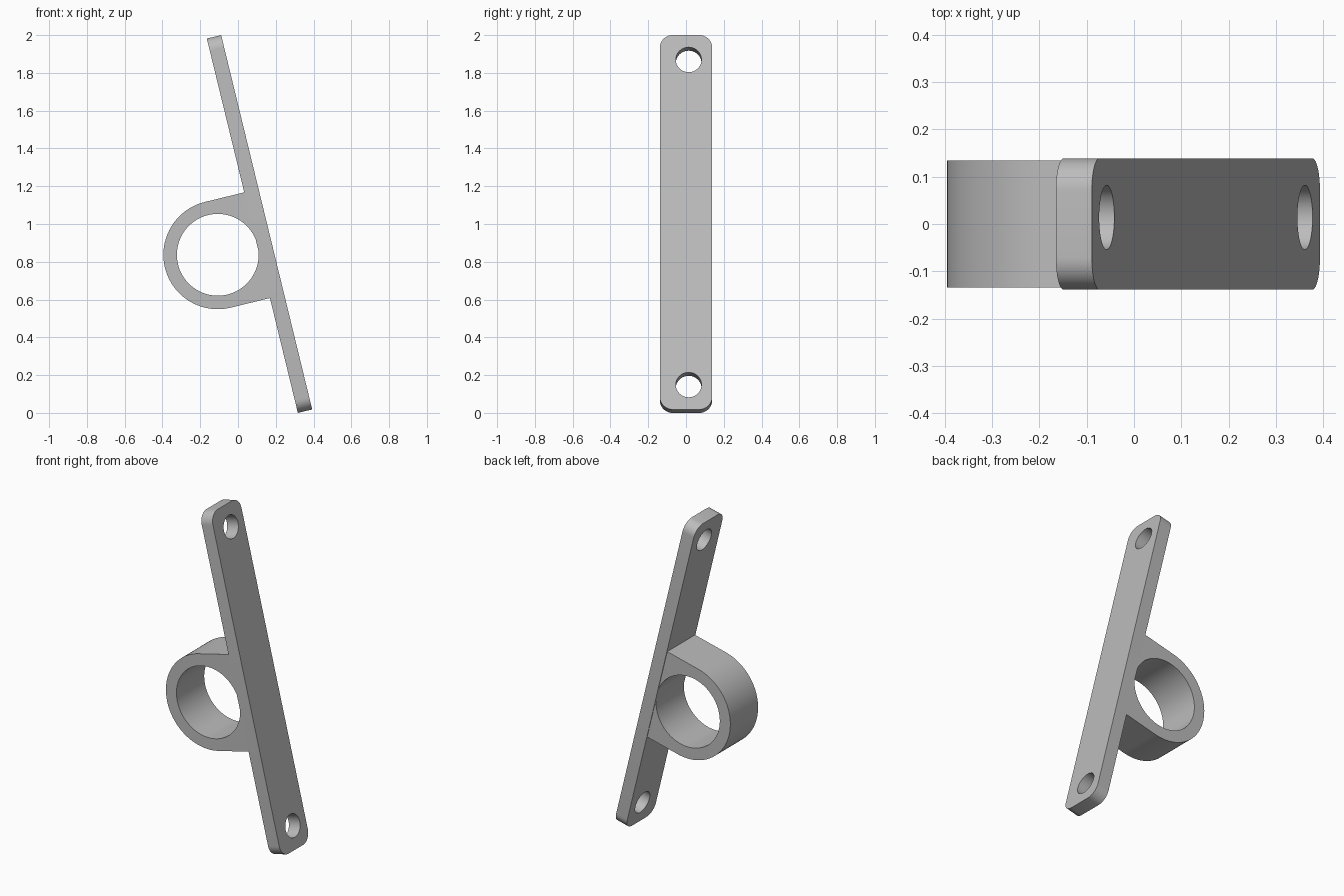
import bpy, bmesh
from math import sin, cos, pi, radians
from mathutils import Vector

cube = bpy.data.objects.get("Cube")
if cube:
    bpy.data.objects.remove(cube, do_unlink=True)

TILT = radians(-13.67)

grey = bpy.data.materials.new("light_grey")
grey.use_nodes = True
colour = (0.5, 0.5, 0.5, 1)
grey.diffuse_color = colour
grey.node_tree.nodes["Principled BSDF"].inputs["Base Color"].default_value = colour


def arc(cx, cy, r, start, end, steps):
    """Points along an arc, angles in quarter turns."""
    angles = [(start + (end - start) * i / steps) * pi / 2 for i in range(steps + 1)]
    return [(cx + r * cos(a), cy + r * sin(a)) for a in angles]


def circle(cx, cy, r, steps):
    return arc(cx, cy, r, 0, 4, steps)[:-1]


def extrude_profile(name, loops, place, depth):
    """Fill an outline with holes, then extrude it along depth."""
    bm = bmesh.new()
    for loop in loops:
        verts = [bm.verts.new(place(a, b)) for a, b in loop]
        for i, v in enumerate(verts):
            bm.edges.new((verts[i - 1], v))
    bmesh.ops.triangle_fill(bm, edges=bm.edges[:], use_beauty=True)
    ext = bmesh.ops.extrude_face_region(bm, geom=bm.faces[:], use_keep_orig=True)
    moved = [g for g in ext["geom"] if isinstance(g, bmesh.types.BMVert)]
    bmesh.ops.translate(bm, verts=moved, vec=depth)
    bmesh.ops.recalc_face_normals(bm, faces=bm.faces[:])
    mesh = bpy.data.meshes.new(name)
    bm.to_mesh(mesh)
    bm.free()
    mesh.materials.append(grey)
    obj = bpy.data.objects.new(name, mesh)
    bpy.context.collection.objects.link(obj)
    obj.rotation_euler.y = TILT
    bpy.ops.object.select_all(action="DESELECT")
    obj.select_set(True)
    bpy.context.view_layer.objects.active = obj
    bpy.ops.object.shade_smooth_by_angle(angle=radians(30))
    return obj


# Mounting plate: rounded strip with a screw hole near each end
inner, outer = 0.308, 0.386
low, high = -0.075, 1.9645
half, corner, inset = 0.1386, 0.068, 0.134
w = half - corner
outline = (arc(w, high - corner, corner, 0, 1, 10) + arc(-w, high - corner, corner, 1, 2, 10)
           + arc(-w, low + corner, corner, 2, 3, 10) + arc(w, low + corner, corner, 3, 4, 10))
screw_holes = [circle(0.014, z, 0.068, 40) for z in (low + inset, high - inset)]
extrude_profile("mounting_plate", [outline] + screw_holes,
                lambda y, z: (inner, y, z), Vector((outer - inner, 0, 0)))

# Ring holder: round collar whose straight sides run into the plate
cx, cz, radius, depth = 0.0938, 0.8386, 0.288, 0.1345
root = inner + 0.003
collar = [(root, cz + radius)] + arc(cx, cz, radius, 1, 3, 48) + [(root, cz - radius)]
extrude_profile("ring_holder", [collar, circle(cx, cz, 0.2165, 80)],
                lambda x, z: (x, -depth, z), Vector((0, 2 * depth, 0)))
